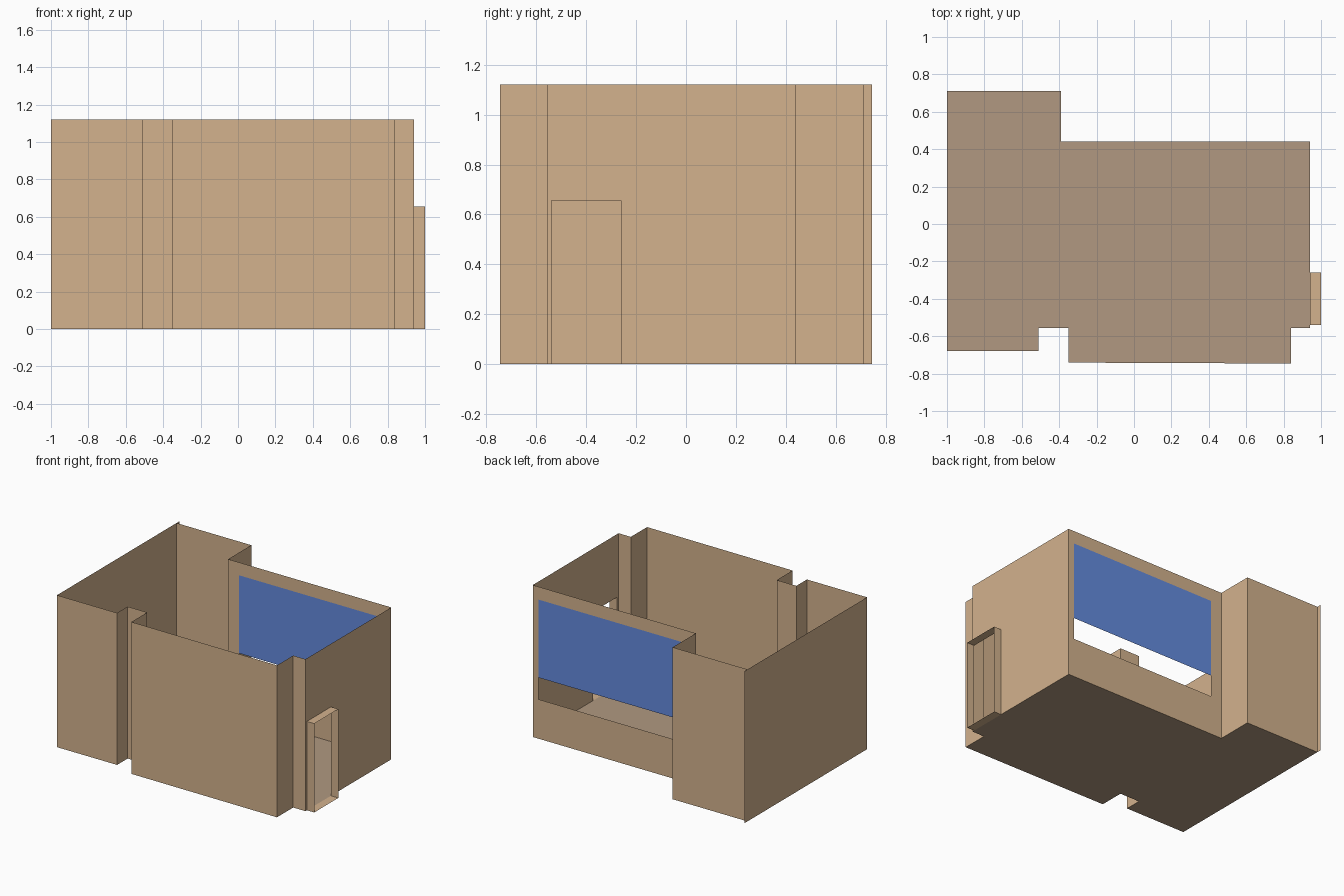
import bpy

if "Cube" in bpy.data.objects:
    bpy.data.objects.remove(bpy.data.objects["Cube"])

H = 1.12  # wall height


def material(name, srgb):
    m = bpy.data.materials.new(name)
    lin = [((c / 255 + 0.055) / 1.055) ** 2.4 for c in srgb]
    m.diffuse_color = (*lin, 1)
    m.use_nodes = True
    m.node_tree.nodes["Principled BSDF"].inputs["Base Color"].default_value = m.diffuse_color
    return m


TAN = material("tan_wall", (211, 178, 141))
FLOOR = material("grey_brown_floor", (177, 153, 129))
BLUE = material("blue_glass", (100, 139, 222))


def add_mesh(name, verts, faces, mat):
    me = bpy.data.meshes.new(name)
    me.from_pydata(verts, [], faces)
    me.materials.append(mat)
    me.update()
    ob = bpy.data.objects.new(name, me)
    bpy.context.collection.objects.link(ob)
    return ob


def sheet(name, p, q, mat=TAN, z0=0.0, z1=H, hole=None):
    """Upright sheet from p to q; hole = (t0, t1, z0, z1), t along the run."""
    ts, zs = [0, 1], [z0, z1]
    if hole:
        ts = sorted({0, 1, hole[0], hole[1]})
        zs = sorted({z0, z1, hole[2], hole[3]})
    n = len(ts)
    verts = [(p[0] + (q[0] - p[0]) * t, p[1] + (q[1] - p[1]) * t, z)
             for z in zs for t in ts]
    faces = []
    for j in range(len(zs) - 1):
        for i in range(n - 1):
            if hole and hole[0] <= ts[i] < hole[1] and hole[2] <= zs[j] < hole[3]:
                continue
            a = j * n + i
            faces.append((a, a + 1, a + n + 1, a + n))
    return add_mesh(name, verts, faces, mat)


# Room outline, counter-clockwise from the front left corner
outline = [(-1, -0.68), (-0.51, -0.68), (-0.51, -0.557), (-0.35, -0.557),
           (-0.35, -0.741), (0.84, -0.746), (0.84, -0.557), (0.94, -0.557),
           (0.94, 0.442), (-0.39, 0.442), (-0.39, 0.712), (-1, 0.712)]
names = ["front_left_wall", "notch_left_wall", "notch_back_wall", "notch_right_wall",
         "front_wall", "corner_side_wall", "corner_front_wall", "right_wall",
         "window_wall", "alcove_side_wall", "alcove_back_wall"]

# Doorway and window limits
DY0, DY1, DZ = -0.54, -0.26, 0.655
WX0, WX1, WZ0, WZ1, PANE = -0.30, 0.895, 0.29, 1.025, 0.45


def along(a, b, v):
    return (v - a) / (b - a)


holes = {
    "right_wall": (along(-0.557, 0.442, DY0), along(-0.557, 0.442, DY1), 0.0, DZ),
    "window_wall": (along(0.94, -0.39, WX1), along(0.94, -0.39, WX0), WZ0, WZ1),
}

# Walls; the left one runs slightly past the back corner
for i, name in enumerate(names):
    sheet(name, outline[i], outline[i + 1], hole=holes.get(name))
sheet("left_wall", (-1, 0.746), (-1, -0.68))

# Floor
add_mesh("floor", [(x, y, 0) for x, y in outline], [tuple(range(len(outline)))], FLOOR)

# Glass over the upper part of the window, open gap below
sheet("window_glass", (WX1, 0.442), (WX0, 0.442), BLUE, PANE, WZ1)

# Door surround: open tunnel with two sides, lintel and sill
sheet("door_side_front", (0.94, DY0), (1, DY0), z1=DZ)
sheet("door_side_back", (1, DY1), (0.94, DY1), z1=DZ)
for name, z in (("door_lintel", DZ), ("door_sill", 0.0)):
    add_mesh(name, [(0.94, DY0, z), (1, DY0, z), (1, DY1, z), (0.94, DY1, z)],
             [(0, 1, 2, 3)], TAN)
